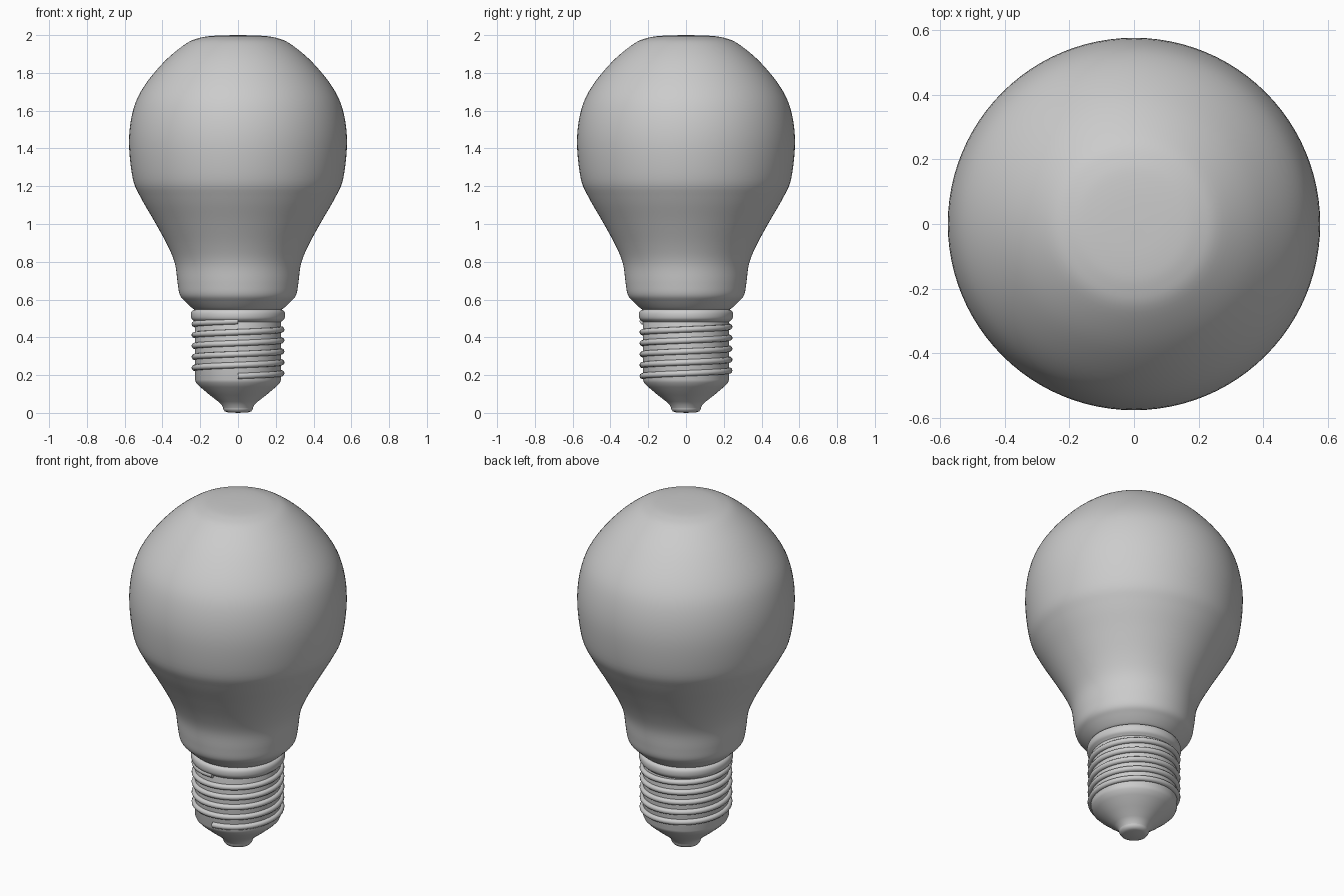
import bpy, bmesh, math
from mathutils import Vector

if "Cube" in bpy.data.objects:
    bpy.data.objects.remove(bpy.data.objects["Cube"])

SEGMENTS = 96


def smooth_profile(points, steps):
    """Catmull-Rom curve through (radius, z) points."""
    pts = [Vector(p) for p in points]
    pts = [2 * pts[0] - pts[1]] + pts + [2 * pts[-1] - pts[-2]]
    out = []
    for a, b, c, d in zip(pts, pts[1:], pts[2:], pts[3:]):
        for i in range(steps):
            t = i / steps
            out.append(0.5 * (2 * b + (c - a) * t + (2 * a - 5 * b + 4 * c - d) * t * t
                              + (3 * b - a - 3 * c + d) * t ** 3))
    return out + [pts[-2]]


def finish(obj, angle):
    bpy.ops.object.select_all(action='DESELECT')
    obj.select_set(True)
    bpy.context.view_layer.objects.active = obj
    if obj.type == 'CURVE':
        bpy.ops.object.convert(target='MESH')
    bpy.ops.object.shade_smooth_by_angle(angle=math.radians(angle))


def lathe(name, points, steps=1, angle=40):
    profile = smooth_profile(points, steps) if steps > 1 else points
    bm = bmesh.new()
    verts = [bm.verts.new((r, 0, z)) for r, z in profile]
    edges = [bm.edges.new(pair) for pair in zip(verts, verts[1:])]
    bmesh.ops.spin(bm, geom=verts + edges, cent=(0, 0, 0), axis=(0, 0, 1),
                   angle=math.tau, steps=SEGMENTS, use_merge=False)
    bmesh.ops.remove_doubles(bm, verts=bm.verts, dist=1e-5)
    bmesh.ops.recalc_face_normals(bm, faces=bm.faces)
    mesh = bpy.data.meshes.new(name)
    bm.to_mesh(mesh)
    bm.free()
    obj = bpy.data.objects.new(name, mesh)
    bpy.context.collection.objects.link(obj)
    finish(obj, angle)
    return obj


# Glass envelope
lathe("glass_bulb", [
    (0, 2.0), (0.12, 1.997), (0.20, 1.986), (0.275, 1.955), (0.39, 1.86), (0.50, 1.725),
    (0.556, 1.60), (0.577, 1.435), (0.557, 1.24), (0.515, 1.14), (0.44, 1.01),
    (0.372, 0.885), (0.334, 0.79), (0.320, 0.69), (0.308, 0.625), (0.28, 0.59),
    (0.24, 0.553), (0.22, 0.545)], steps=5)

# Rolled collar at the top of the metal cap
lathe("cap_collar", [
    (0.20, 0.55), (0.232, 0.547), (0.246, 0.535), (0.249, 0.515), (0.245, 0.498),
    (0.234, 0.487), (0.226, 0.48)], steps=3)

# Screw cap body with tapered insulator
lathe("cap_body", [
    (0.21, 0.55), (0.227, 0.50), (0.228, 0.175), (0.222, 0.16), (0.20, 0.137),
    (0.15, 0.095), (0.105, 0.06), (0.087, 0.043), (0.078, 0.025), (0.0, 0.022)])

# Bottom contact
lathe("bottom_contact", [
    (0.08, 0.035), (0.078, 0.02), (0.07, 0.008), (0.055, 0.003), (0, 0.0)])

# Screw thread: five-turn helix starting at the front
turns, z0, z1, radius = 5, 0.195, 0.485, 0.23
count = turns * 64
curve = bpy.data.curves.new("screw_thread", 'CURVE')
curve.dimensions = '3D'
curve.bevel_depth = 0.016
curve.bevel_resolution = 3
curve.use_fill_caps = True
spline = curve.splines.new('POLY')
spline.points.add(count)
for i, p in enumerate(spline.points):
    t = i / count
    a = -math.pi / 2 + t * turns * math.tau
    p.co = (radius * math.cos(a), radius * math.sin(a), z0 + (z1 - z0) * t, 1)
thread = bpy.data.objects.new("screw_thread", curve)
bpy.context.collection.objects.link(thread)
finish(thread, 50)
